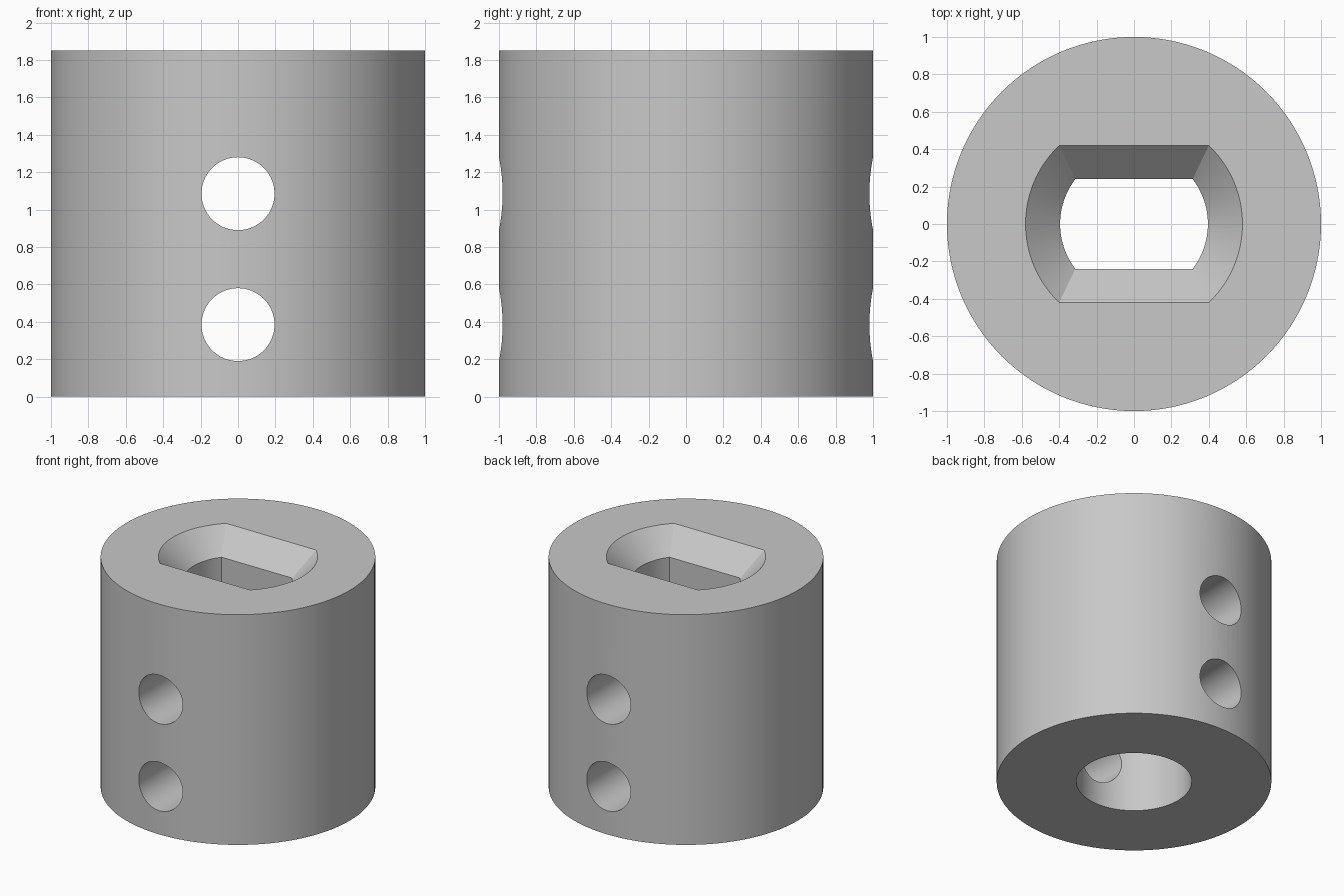
import bpy
import bmesh
from math import asin, cos, sin, pi, radians
from mathutils import Matrix

HEIGHT = 1.85
SEGMENTS = 96

cube = bpy.data.objects.get("Cube")
if cube:
    bpy.data.objects.remove(cube, do_unlink=True)

grey = bpy.data.materials.new("plain grey")
grey.use_nodes = True
colour = (0.58, 0.58, 0.58, 1)
grey.diffuse_color = colour
grey.node_tree.nodes["Principled BSDF"].inputs["Base Color"].default_value = colour


def make_object(name, bm):
    bmesh.ops.recalc_face_normals(bm, faces=bm.faces)
    mesh = bpy.data.meshes.new(name)
    bm.to_mesh(mesh)
    bm.free()
    mesh.materials.append(grey)
    obj = bpy.data.objects.new(name, mesh)
    bpy.context.scene.collection.objects.link(obj)
    return obj


def cylinder(name, radius, bottom, top, segments=SEGMENTS, matrix=None):
    bm = bmesh.new()
    place = Matrix.Translation((0, 0, (bottom + top) / 2))
    bmesh.ops.create_cone(bm, cap_ends=True, segments=segments, radius1=radius,
                          radius2=radius, depth=top - bottom,
                          matrix=(matrix or Matrix()) @ place)
    return make_object(name, bm)


def double_flat_loft(name, layers, steps=24):
    """Stack round outlines with two parallel flats: (z, radius, half width)."""
    bm = bmesh.new()
    rings = []
    for z, radius, flat in layers:
        half = asin(flat / radius)
        angles = [start - half + 2 * half * i / steps
                  for start in (0, pi) for i in range(steps + 1)]
        rings.append([bm.verts.new((radius * cos(a), radius * sin(a), z)) for a in angles])
    for low, high in zip(rings, rings[1:]):
        for i in range(len(low)):
            j = (i + 1) % len(low)
            bm.faces.new((low[i], low[j], high[j], high[i]))
    bm.faces.new(rings[0])
    bm.faces.new(rings[-1])
    return make_object(name, bm)


# Outer body
body = cylinder("coupler_body", 1, 0, HEIGHT, 128)

# Round bore below, flatted bore with flared mouth above
cutters = [
    cylinder("round_bore_cutter", 0.42, -0.1, 0.77),
    double_flat_loft("flatted_bore_cutter", [
        (0.7, 0.395, 0.24), (HEIGHT - 0.18, 0.395, 0.24),
        (HEIGHT, 0.58, 0.42), (HEIGHT + 0.1, 0.58, 0.42)]),
]

# Two screw holes straight through from front to back
for z in (0.385, 1.085):
    turn = Matrix.Translation((0, 0, z)) @ Matrix.Rotation(radians(90), 4, "X")
    cutters.append(cylinder("screw_hole_cutter", 0.195, -1.2, 1.2, 64, turn))

# Cut everything out of the body
bpy.ops.object.select_all(action="DESELECT")
bpy.context.view_layer.objects.active = body
body.select_set(True)
for cutter in cutters:
    cutter.hide_render = True
    cut = body.modifiers.new(cutter.name, "BOOLEAN")
    cut.operation = "DIFFERENCE"
    cut.solver = "EXACT"
    cut.object = cutter
    bpy.ops.object.modifier_apply(modifier=cut.name)
    bpy.data.objects.remove(cutter, do_unlink=True)

bpy.ops.object.shade_smooth_by_angle(angle=radians(25))
